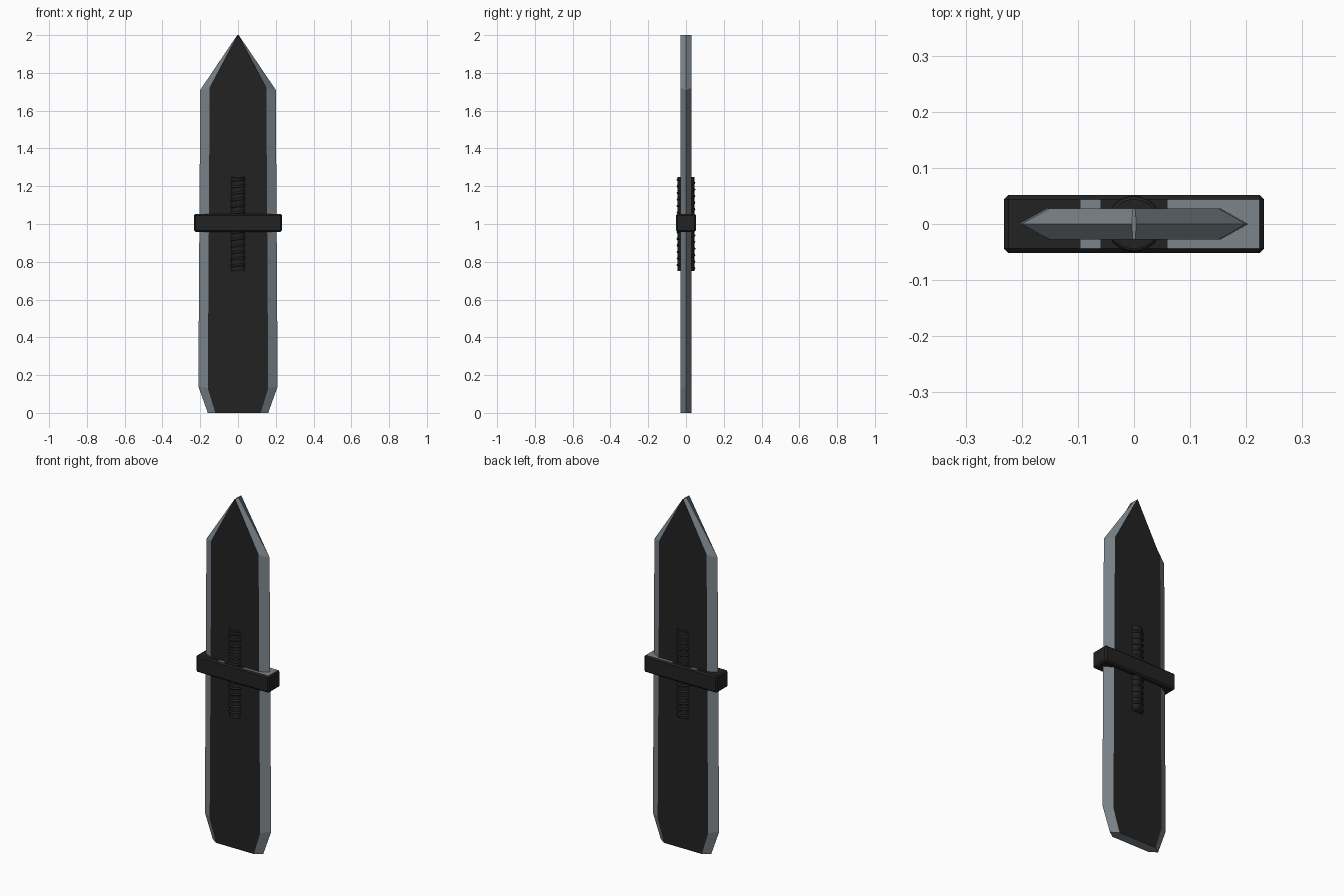
import bpy, bmesh, math

if "Cube" in bpy.data.objects:
    bpy.data.objects.remove(bpy.data.objects["Cube"])


def material(name, rgb):
    m = bpy.data.materials.new(name)
    m.use_nodes = True
    m.diffuse_color = (*rgb, 1)
    m.node_tree.nodes["Principled BSDF"].inputs["Base Color"].default_value = (*rgb, 1)
    return m


DARK = material("charcoal", (0.016, 0.016, 0.016))
STEEL = material("blue grey steel", (0.20, 0.235, 0.26))


def make_object(name, bm, *mats):
    bmesh.ops.recalc_face_normals(bm, faces=bm.faces)
    mesh = bpy.data.meshes.new(name)
    bm.to_mesh(mesh)
    bm.free()
    for m in mats:
        mesh.materials.append(m)
    ob = bpy.data.objects.new(name, mesh)
    bpy.context.collection.objects.link(ob)
    return ob


# Blade: hexagonal sections as (z, edge half width, flat half width, flat z)
T = 0.028
SECTIONS = [(0, 0.16, 0.12, 0), (0.14, 0.21, 0.16, 0.13),
            (1.71, 0.20, 0.15, 1.72), (2, 0.004, 0.002, 2)]
bm = bmesh.new()
rings = []
for z, edge, flat, fz in SECTIONS:
    ring = [(edge, 0, z), (flat, T, fz), (-flat, T, fz),
            (-edge, 0, z), (-flat, -T, fz), (flat, -T, fz)]
    rings.append([bm.verts.new(p) for p in ring])
for low, high in zip(rings, rings[1:]):
    for i in range(6):
        j = (i + 1) % 6
        face = bm.faces.new((low[i], low[j], high[j], high[i]))
        face.material_index = 0 if i in (1, 4) else 1   # dark flats, steel bevels
for ring in (rings[0], rings[-1]):
    bm.faces.new(ring).material_index = 1
make_object("blade", bm, DARK, STEEL)

# Cross guard: chamfered bar with steel panels on its upper side
bm = bmesh.new()
bmesh.ops.create_cube(bm, size=1)
for v in bm.verts:
    v.co.x *= 0.464
    v.co.y *= 0.104
    v.co.z = v.co.z * 0.096 + 1.006
bmesh.ops.bevel(bm, geom=bm.edges[:], offset=0.008, segments=1, affect='EDGES')
for cut in (-0.095, -0.06, 0.06):
    bmesh.ops.bisect_plane(bm, geom=bm.verts[:] + bm.edges[:] + bm.faces[:],
                           plane_co=(cut, 0, 0), plane_no=(1, 0, 0))
bm.normal_update()
for f in bm.faces:
    x = f.calc_center_median().x
    panel = x > 0.06 or -0.095 < x < -0.06
    f.material_index = 1 if f.normal.z > 0.9 and panel else 0
make_object("cross_guard", bm, DARK, STEEL)

# Grip core
bm = bmesh.new()
bmesh.ops.create_cone(bm, cap_ends=True, segments=32, radius1=0.044, radius2=0.044, depth=0.5)
bmesh.ops.translate(bm, verts=bm.verts, vec=(0, 0, 1))
make_object("grip_core", bm, DARK)

# Grip wrap: cord wound in a helix around the core
TURNS, STEPS, R = 14, 24, 0.007
curve = bpy.data.curves.new("grip_wrap", 'CURVE')
curve.dimensions = '3D'
curve.bevel_depth = R
curve.bevel_resolution = 1
curve.use_fill_caps = True
spline = curve.splines.new('POLY')
count = TURNS * STEPS
spline.points.add(count)
for i, p in enumerate(spline.points):
    a = math.tau * i / STEPS
    z = 0.75 + R + (0.5 - 2 * R) * i / count
    p.co = (0.043 * math.cos(a), 0.043 * math.sin(a), z, 1)
curve.materials.append(DARK)
wrap = bpy.data.objects.new("grip_wrap", curve)
bpy.context.collection.objects.link(wrap)
